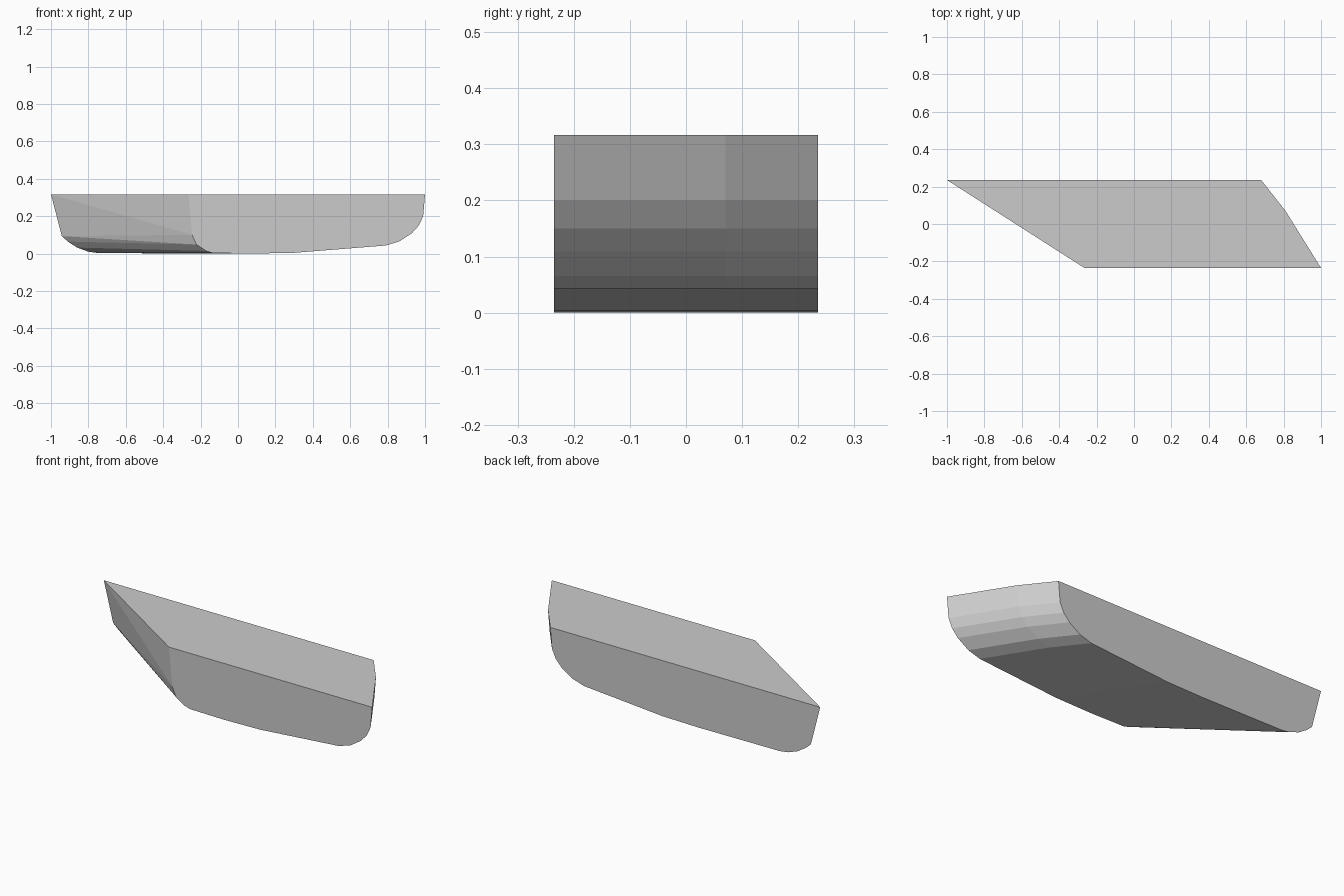
import bpy, bmesh

if "Cube" in bpy.data.objects:
    bpy.data.objects.remove(bpy.data.objects["Cube"])

TOP = 0.317
HALF_DEPTH = 0.235

# Rounded right-hand end, measured at the front face
nose = [(1.0, TOP), (0.99, 0.2), (0.967, 0.15), (0.93, 0.109), (0.863, 0.065),
        (0.79, 0.043), (0.3, 0.004), (0.08, 0.0)]
# Slanted left-hand end at the front and back faces
tail_front = [(-0.265, TOP), (-0.245, 0.1), (-0.222, 0.048), (-0.17, 0.014), (-0.135, 0.003)]
tail_back = [(-1.0, TOP), (-0.942, 0.093), (-0.91, 0.064), (-0.86, 0.032),
             (-0.8, 0.01), (-0.75, 0.003)]

bm = bmesh.new()


def section(y, shift, tail=()):
    """Add one cross-section: the nose profile shifted in x, plus a tail profile."""
    for x, z in [(x + shift, z) for x, z in nose] + list(tail):
        bm.verts.new((x, y, z))


# Front, bulging middle and back sections wrapped in one faceted convex body
section(-HALF_DEPTH, 0.0, tail_front)
section(0.07, -0.19)
section(HALF_DEPTH, -0.32, tail_back)
hull = bmesh.ops.convex_hull(bm, input=bm.verts[:])
spare = {g for g in hull["geom_interior"] + hull["geom_unused"]
         if isinstance(g, bmesh.types.BMVert)}
bmesh.ops.delete(bm, geom=list(spare), context='VERTS')
bmesh.ops.recalc_face_normals(bm, faces=bm.faces[:])

mesh = bpy.data.meshes.new("slanted_block")
bm.to_mesh(mesh)
bm.free()
block = bpy.data.objects.new("slanted_block", mesh)
bpy.context.collection.objects.link(block)
